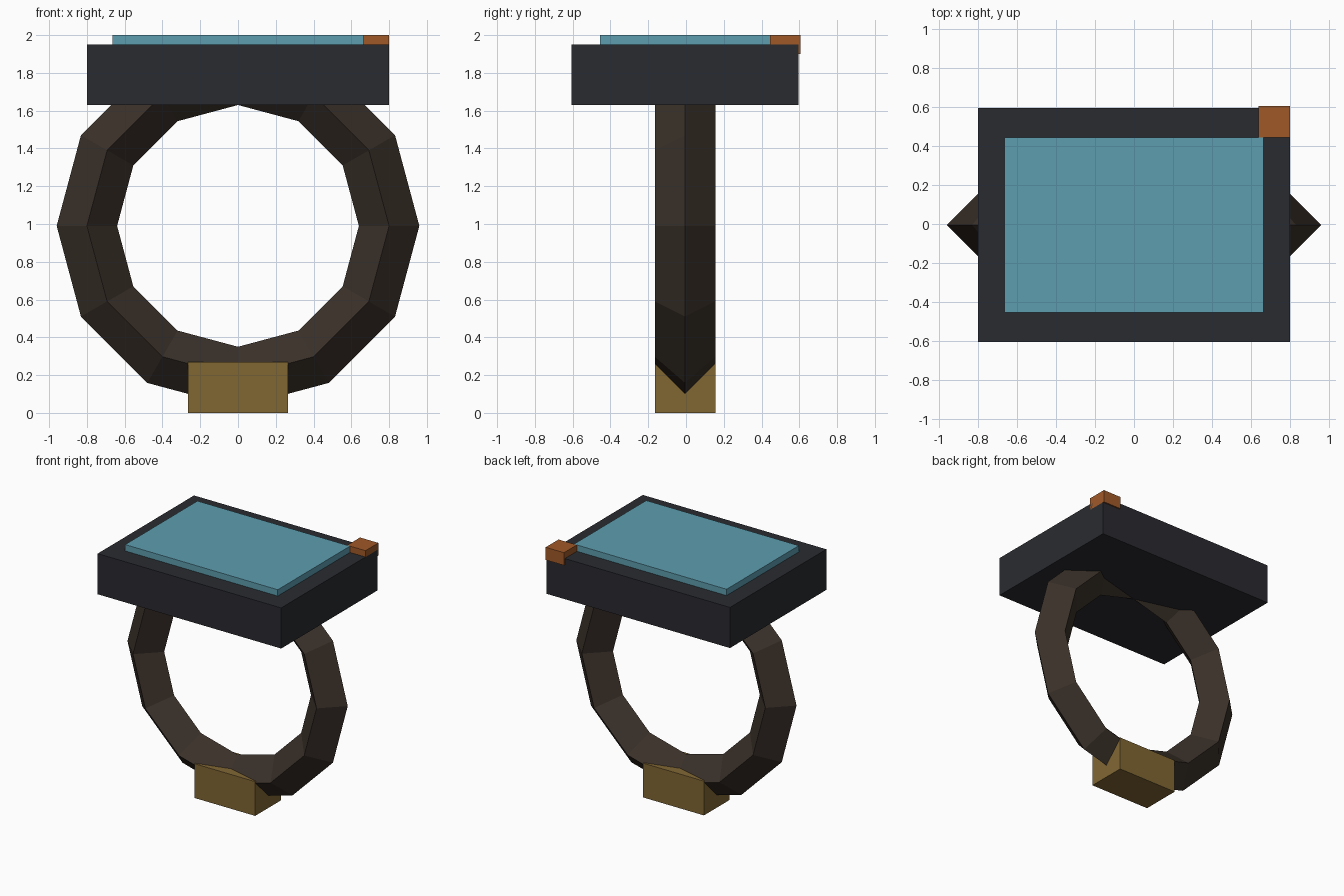
import bpy
import math

if "Cube" in bpy.data.objects:
    bpy.data.objects.remove(bpy.data.objects["Cube"])

Y0 = -0.005  # ring, case and clasp share this centre line


def paint(obj, name, color):
    mat = bpy.data.materials.new(name)
    mat.diffuse_color = (*color, 1.0)
    mat.use_nodes = True
    mat.node_tree.nodes["Principled BSDF"].inputs["Base Color"].default_value = mat.diffuse_color
    obj.data.materials.append(mat)


def box(name, x, y, z, color):
    """Box spanning the (min, max) pairs x, y and z."""
    spans = (x, y, z)
    bpy.ops.mesh.primitive_cube_add(size=1, location=[(a + b) / 2 for a, b in spans])
    obj = bpy.context.object
    obj.name = name
    for v in obj.data.vertices:
        v.co = [c * (b - a) for c, (a, b) in zip(v.co, spans)]
    paint(obj, name + "_color", color)
    return obj


# Strap: twelve-sided loop with a diamond cross-section
bpy.ops.mesh.primitive_torus_add(
    major_segments=12, minor_segments=4, major_radius=0.8, minor_radius=0.16,
    location=(0, Y0, 0.99), rotation=(math.pi / 2, 0, 0))
strap = bpy.context.object
strap.name = "strap"
strap.data.shade_flat()
paint(strap, "strap_color", (0.042, 0.030, 0.022))

# Case with the display set into its top
box("case", (-0.8, 0.8), (Y0 - 0.6, Y0 + 0.6), (1.63, 1.95), (0.023, 0.024, 0.030))
box("display", (-0.665, 0.665), (Y0 - 0.45, Y0 + 0.45), (1.90, 2.0), (0.11, 0.34, 0.43))

# Corner button
box("corner_button", (0.64, 0.80), (0.445, 0.605), (1.90, 2.0), (0.35, 0.10, 0.022))

# Clasp at the bottom of the strap
box("clasp", (-0.265, 0.265), (Y0 - 0.16, Y0 + 0.16), (0.0, 0.27), (0.22, 0.135, 0.034))
